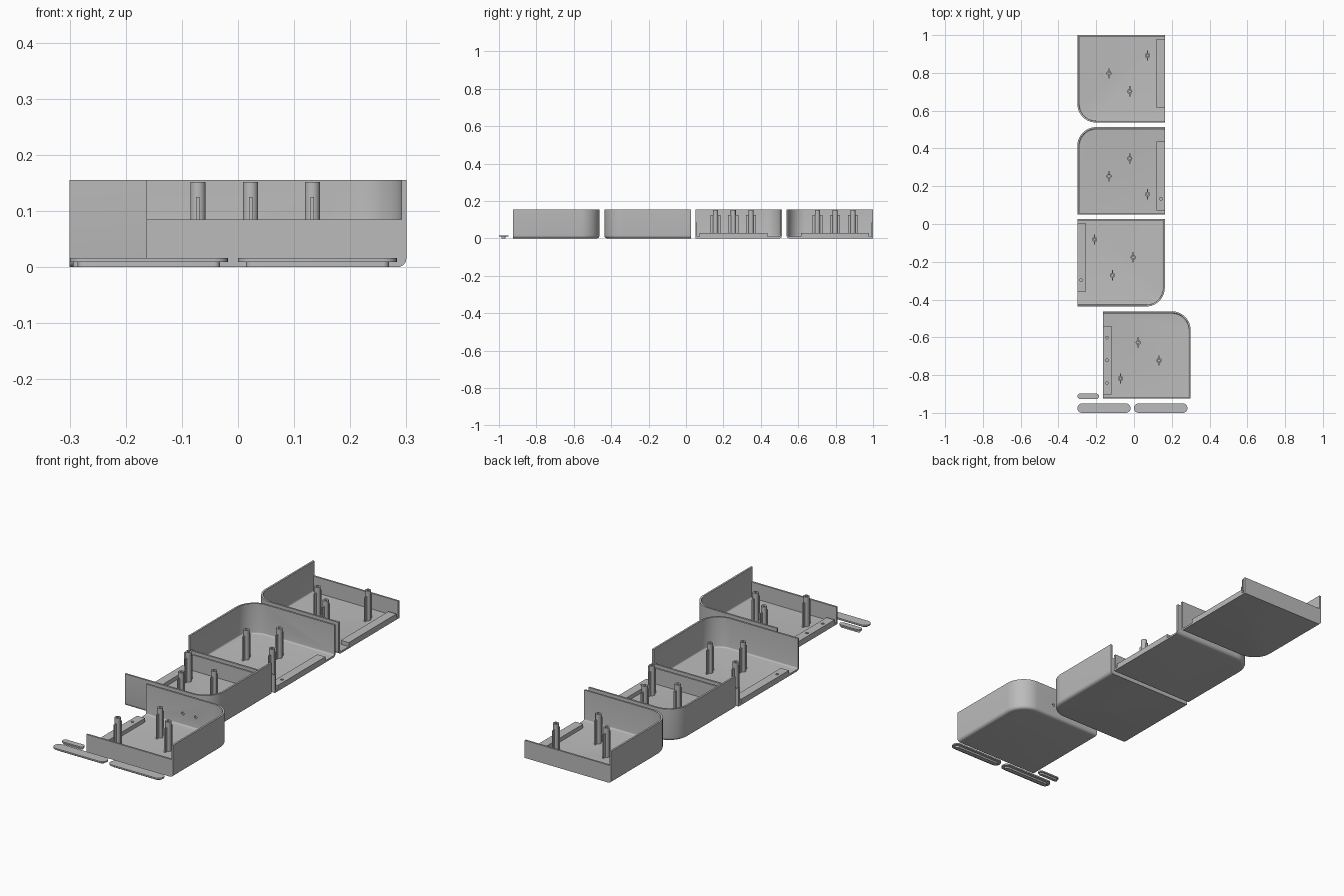
import bpy, bmesh
from math import sin, cos, pi
from mathutils import Matrix

cube = bpy.data.objects.get("Cube")
if cube:
    bpy.data.objects.remove(cube, do_unlink=True)

grey = bpy.data.materials.new("plain_grey")
grey.use_nodes = True
COLOUR = (0.5, 0.5, 0.5, 1)
grey.diffuse_color = COLOUR
grey.node_tree.nodes["Principled BSDF"].inputs["Base Color"].default_value = COLOUR

H = 0.2315        # half size of a tray
R = 0.1           # big corner radius
T = 0.009         # wall and floor thickness
TALL, LOW = 0.155, 0.085
FILLET = 0.016
parts = []


def make(name, bm, place=Matrix()):
    bm.transform(place)
    bmesh.ops.recalc_face_normals(bm, faces=bm.faces)
    me = bpy.data.meshes.new(name)
    bm.to_mesh(me)
    bm.free()
    ob = bpy.data.objects.new(name, me)
    me.materials.append(grey)
    bpy.context.collection.objects.link(ob)
    parts.append(ob)
    return ob


def add_box(bm, x0, x1, y0, y1, z0, z1):
    m = Matrix.Translation(((x0 + x1) / 2, (y0 + y1) / 2, (z0 + z1) / 2))
    bmesh.ops.create_cube(bm, size=1, matrix=m @ Matrix.Diagonal((x1 - x0, y1 - y0, z1 - z0, 1)))


def add_cylinder(bm, centre, r, depth, turn=Matrix()):
    bmesh.ops.create_cone(bm, cap_ends=True, segments=16, radius1=r, radius2=r, depth=depth,
                          matrix=Matrix.Translation(centre) @ turn)


def cut(ob, bm, place):
    cutter = make("cutter", bm, place)
    parts.remove(cutter)
    cutter.hide_render = True
    mod = ob.modifiers.new("holes", 'BOOLEAN')
    mod.operation, mod.solver, mod.object = 'DIFFERENCE', 'EXACT', cutter
    bpy.context.view_layer.objects.active = ob
    bpy.ops.object.modifier_apply(modifier=mod.name)
    bpy.data.objects.remove(cutter, do_unlink=True)


def wall_path(d, z):
    """Two straight sides joined by the round corner, moved inward by d."""
    c = H - R
    arc = [(c + (R - d) * cos(a), c + (R - d) * sin(a), z)
           for a in [pi / 2 * (1 - i / 16) for i in range(17)]]
    return [(-H, H - d, z)] + arc + [(H - d, -H, z)]


def shell():
    """Floor and two tall walls with a rounded bottom edge."""
    bm = bmesh.new()
    quarter = [pi / 2 * i / 5 for i in range(6)]
    inner = FILLET - T
    section = [(FILLET * (1 - sin(a)), FILLET * (1 - cos(a))) for a in quarter]
    section += [(0, TALL), (T, TALL)]
    section += [(FILLET - inner * sin(a), FILLET - inner * cos(a)) for a in reversed(quarter)]
    rows = [[bm.verts.new(p) for p in wall_path(d, z)] for d, z in section]
    for a, b in zip(rows, rows[1:]):
        for i in range(len(a) - 1):
            bm.faces.new((a[i], a[i + 1], b[i + 1], b[i]))
    low, high = bm.verts.new((-H, -H, 0)), bm.verts.new((-H, -H, T))
    bm.faces.new(rows[0] + [low])
    bm.faces.new(rows[-1] + [high])
    for end in (0, -1):
        bm.faces.new([r[end] for r in rows] + [high, low])
    return bm


def add_post(bm, x, y):
    """Hollow-topped screw post with a thin fin on both sides."""
    n, rings = 24, []
    for r, z in ((0.0135, T), (0.0135, 0.152), (0.006, 0.152), (0.006, 0.11)):
        rings.append([bm.verts.new((x + r * cos(2 * pi * i / n), y + r * sin(2 * pi * i / n), z))
                      for i in range(n)])
    for a, b in zip(rings, rings[1:]):
        for i in range(n):
            j = (i + 1) % n
            bm.faces.new((a[i], a[j], b[j], b[i]))
    bm.faces.new(rings[-1])
    for s in (-1, 1):
        y0, y1 = sorted((y + s * 0.012, y + s * 0.027))
        add_box(bm, x - 0.003, x + 0.003, y0, y1, T, 0.125)


def tray(label, cx, cy, sx, sy, wall_holes):
    place = Matrix.Translation((cx, cy, 0)) @ Matrix.Diagonal((sx, sy, 1, 1))
    body = make(label + "_shell", shell(), place)
    if wall_holes:
        bm = bmesh.new()
        for x in (-0.034, 0.034):
            add_cylinder(bm, (x, H, 0.065), 0.007, 0.06, Matrix.Rotation(pi / 2, 4, 'X'))
        cut(body, bm, place)
    # low wall opposite the round corner
    bm = bmesh.new()
    add_box(bm, -H, H - T, -H, -H + T, T, LOW)
    make(label + "_low_wall", bm, place)
    # joining ledge with screw holes on the open side
    bm = bmesh.new()
    add_box(bm, -H, -H + 0.043, -0.21, 0.154, T, 0.028)
    ledge = make(label + "_ledge", bm, place)
    bm = bmesh.new()
    for i in (-1, 0, 1):
        add_cylinder(bm, (-H + 0.02, -0.028 + 0.12 * i, 0.02), 0.007, 0.06)
    cut(ledge, bm, place)
    # screw posts
    bm = bmesh.new()
    for x, y in ((-0.14, -0.124), (-0.046, 0.066), (0.064, -0.029)):
        add_post(bm, x, y)
    make(label + "_posts", bm, place)


tray("front_tray", 0.0685, -0.6935, 1, 1, True)
tray("front_middle_tray", -0.0685, -0.2055, 1, -1, False)
tray("back_middle_tray", -0.0685, 0.2815, -1, 1, True)
tray("back_tray", -0.0685, 0.7685, -1, -1, False)


def add_stadium(bm, x0, x1, y, r, z0, z1):
    """Flat bar with round ends."""
    pts = []
    for cx, start in ((x1 - r, -pi / 2), (x0 + r, pi / 2)):
        pts += [(cx + r * cos(start + pi * i / 12), y + r * sin(start + pi * i / 12)) for i in range(13)]
    rings = [[bm.verts.new((px, py, z)) for px, py in pts] for z in (z0, z1)]
    for ring in rings:
        bm.faces.new(ring)
    for i in range(len(pts)):
        j = (i + 1) % len(pts)
        bm.faces.new((rings[0][i], rings[0][j], rings[1][j], rings[1][i]))


# loose foot strips: wide plate above a narrower base
for name, x0, x1, y, r, inset in (("left_strip", 0, 0.283, -0.975, 0.025, 0.014),
                                  ("right_strip", -0.3, -0.018, -0.975, 0.025, 0.014),
                                  ("short_strip", -0.3, -0.185, -0.912, 0.014, 0.006)):
    bm = bmesh.new()
    add_stadium(bm, x0, x1, y, r, 0.009, 0.016)
    add_stadium(bm, x0 + inset, x1 - inset, y, r - inset, 0, 0.009)
    make(name, bm)

bpy.ops.object.select_all(action='DESELECT')
for ob in parts:
    ob.select_set(True)
bpy.context.view_layer.objects.active = parts[0]
bpy.ops.object.shade_smooth_by_angle()
